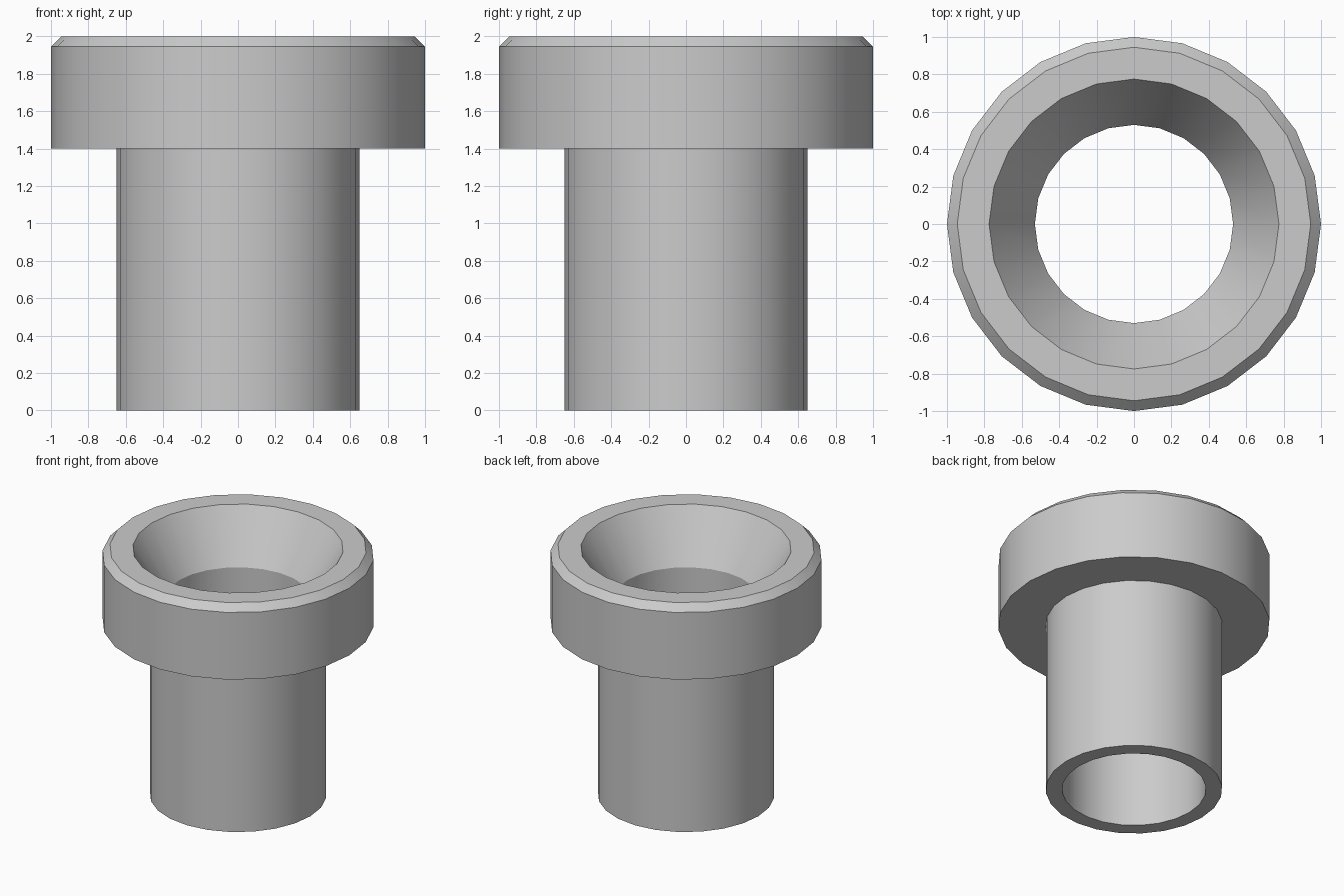
import bpy
import bmesh
import math

if "Cube" in bpy.data.objects:
    bpy.data.objects.remove(bpy.data.objects["Cube"])

SIDES = 24

# Closed cross-section (radius, height) of the flanged sleeve
PROFILE = [
    (0.53, 0.0), (0.65, 0.0),      # bottom rim
    (0.65, 1.4), (1.0, 1.4),       # tube wall and underside of the head
    (1.0, 1.945), (0.945, 2.0),    # head wall and outer chamfer
    (0.775, 2.0), (0.53, 1.6),     # top rim and countersink
]

metal = bpy.data.materials.new("light_grey")
metal.diffuse_color = (0.6, 0.6, 0.6, 1.0)
metal.use_nodes = True
metal.node_tree.nodes["Principled BSDF"].inputs["Base Color"].default_value = metal.diffuse_color

# Revolve the cross-section around z
bm = bmesh.new()
rings = []
for i in range(SIDES):
    a = 2 * math.pi * i / SIDES
    rings.append([bm.verts.new((r * math.cos(a), r * math.sin(a), z)) for r, z in PROFILE])
for i, ring in enumerate(rings):
    following = rings[(i + 1) % SIDES]
    for j in range(len(PROFILE)):
        k = (j + 1) % len(PROFILE)
        bm.faces.new((ring[j], following[j], following[k], ring[k]))
bmesh.ops.recalc_face_normals(bm, faces=bm.faces)

mesh = bpy.data.meshes.new("flanged_sleeve")
bm.to_mesh(mesh)
bm.free()
mesh.materials.append(metal)
sleeve = bpy.data.objects.new("flanged_sleeve", mesh)
bpy.context.collection.objects.link(sleeve)

# Smooth round walls, sharp rims
bpy.context.view_layer.objects.active = sleeve
sleeve.select_set(True)
bpy.ops.object.shade_smooth_by_angle(angle=math.radians(30))
